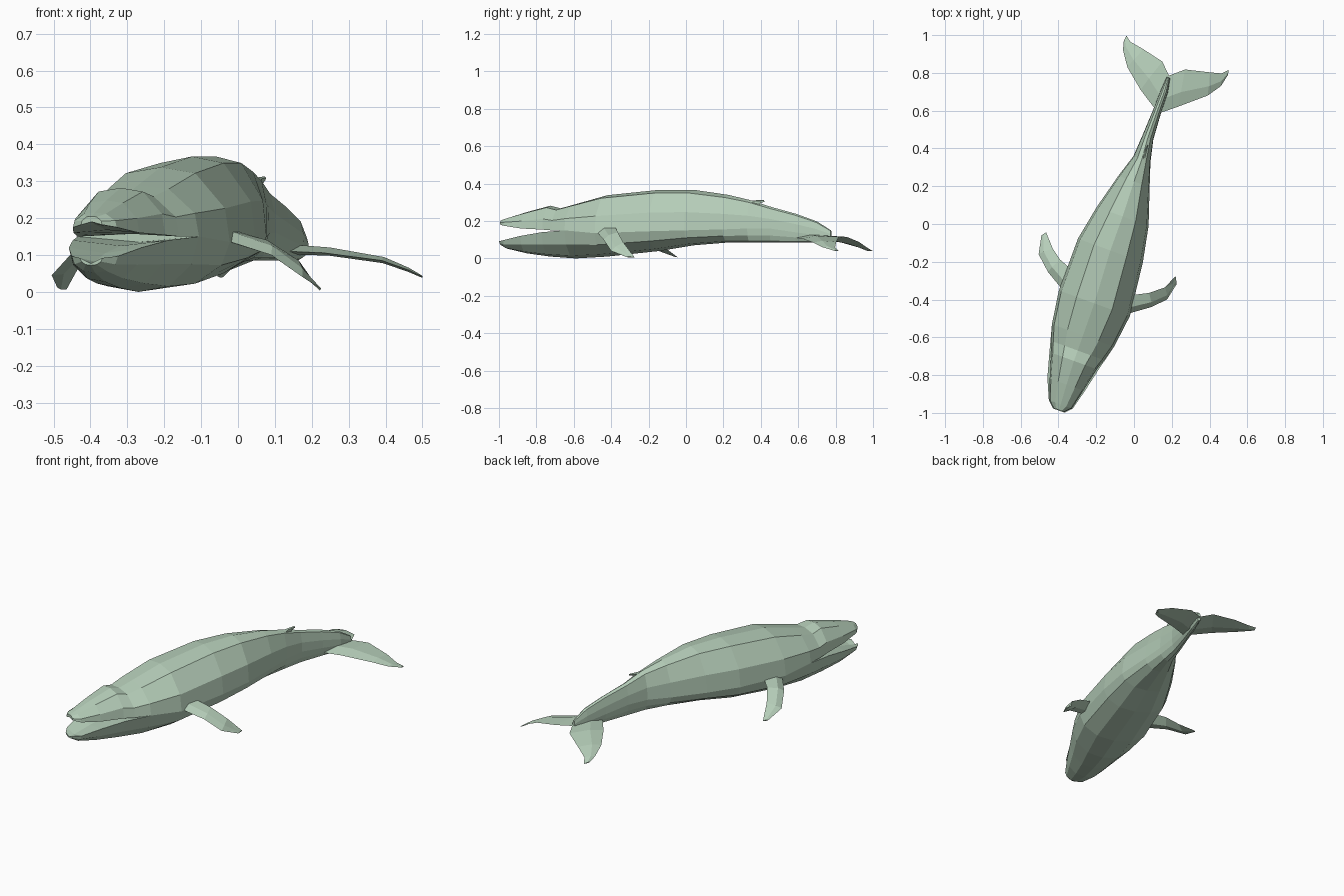
import bpy, bmesh, math
from mathutils import Vector

skin = bpy.data.materials.new("pale_sage_skin")
skin.diffuse_color = (0.46, 0.61, 0.48, 1)


def loft(name, rings):
    """Join equal-length rings of points into a closed, flat-shaded solid."""
    bm = bmesh.new()
    rows = [[bm.verts.new(p) for p in ring] for ring in rings]
    n = len(rows[0])
    for a, b in zip(rows, rows[1:]):
        for i in range(n):
            j = (i + 1) % n
            bm.faces.new((a[i], a[j], b[j], b[i]))
    bm.faces.new(rows[0])
    bm.faces.new(rows[-1])
    bmesh.ops.recalc_face_normals(bm, faces=bm.faces)
    mesh = bpy.data.meshes.new(name)
    bm.to_mesh(mesh)
    bm.free()
    mesh.materials.append(skin)
    ob = bpy.data.objects.new(name, mesh)
    bpy.context.collection.objects.link(ob)
    return ob


def placed(x, y, w, profile, turn=20):
    """Put (side fraction, height) pairs across the spine at x, y."""
    t = math.radians(turn)
    return [Vector((x + s * w * math.cos(t), y - s * w * math.sin(t), z))
            for s, z in profile]


def upper(side, top):
    h = top - side
    right = [(1, side), (0.93, side + 0.45 * h), (0.5, side + 0.92 * h)]
    return right + [(0, top)] + [(-s, z) for s, z in reversed(right)]


def lower(side, bottom):
    h = side - bottom
    return [(-0.88, side - 0.5 * h), (-0.5, side - 0.9 * h), (0, bottom),
            (0.5, side - 0.9 * h), (0.88, side - 0.5 * h)]


# Body and tail stock: x, y, half width, top, side, bottom
stations = [
    (-0.27, -0.59, 0.175, 0.290, 0.150, 0.000),
    (-0.21, -0.42, 0.200, 0.338, 0.135, 0.010),
    (-0.125, -0.14, 0.183, 0.367, 0.145, 0.040),
    (-0.06, 0.04, 0.146, 0.367, 0.150, 0.070),
    (0.00, 0.225, 0.088, 0.340, 0.155, 0.085),
    (0.042, 0.343, 0.048, 0.312, 0.160, 0.085),
    (0.073, 0.457, 0.031, 0.275, 0.160, 0.085),
    (0.12, 0.59, 0.023, 0.238, 0.140, 0.085),
    (0.16, 0.70, 0.020, 0.198, 0.125, 0.085),
    (0.182, 0.775, 0.010, 0.150, 0.115, 0.100),
]
loft("body", [placed(x, y, w, upper(side, top) + lower(side, bottom))
              for x, y, w, top, side, bottom in stations])

# Upper jaw with raised brow: x, y, half width, top, lip
upper_jaw = [
    (-0.397, -0.985, 0.030, 0.205, 0.182),
    (-0.388, -0.955, 0.063, 0.215, 0.175),
    (-0.357, -0.85, 0.095, 0.248, 0.160),
    (-0.318, -0.725, 0.128, 0.282, 0.154),
    (-0.298, -0.67, 0.148, 0.268, 0.150),
    (-0.27, -0.59, 0.175, 0.290, 0.150),
]
loft("upper_jaw", [placed(x, y, w, upper(lip, top) + [(0, lip + 0.008)])
                   for x, y, w, top, lip in upper_jaw])

# Lower jaw with sunken floor: x, y, half width, lip, bottom
lower_jaw = [
    (-0.398, -0.988, 0.032, 0.092, 0.072),
    (-0.388, -0.955, 0.067, 0.097, 0.052),
    (-0.360, -0.85, 0.105, 0.120, 0.027),
    (-0.318, -0.725, 0.138, 0.140, 0.010),
    (-0.27, -0.59, 0.175, 0.150, 0.000),
]
loft("lower_jaw", [placed(x, y, w, [(-1, lip)] + lower(lip, bottom)
                          + [(1, lip), (0, lip - 0.015)])
                   for x, y, w, lip, bottom in lower_jaw])


def blade(name, edges, thick):
    """Flattened fin from leading and trailing edge points."""
    rings = []
    for k, (lead, trail) in enumerate(edges):
        a, b = Vector(lead), Vector(trail)
        t = thick * (1 - 0.8 * k / (len(edges) - 1))
        mid = a.lerp(b, 0.4)
        out = Vector(edges[-1][0]) - Vector(edges[0][0])
        up = out.cross(b - a).normalized() * t
        rings.append([a, mid + up, b, mid - up])
    loft(name, rings)


# Pectoral fins
blade("right_flipper", [
    ((-0.05, -0.48, 0.145), (-0.04, -0.38, 0.175)),
    ((0.09, -0.44, 0.100), (0.08, -0.365, 0.140)),
    ((0.175, -0.40, 0.040), (0.165, -0.335, 0.085)),
    ((0.225, -0.32, 0.008), (0.22, -0.275, 0.006))], 0.016)
blade("left_flipper", [
    ((-0.36, -0.37, 0.130), (-0.32, -0.25, 0.155)),
    ((-0.455, -0.255, 0.100), (-0.39, -0.19, 0.125)),
    ((-0.505, -0.16, 0.045), (-0.43, -0.13, 0.070)),
    ((-0.49, -0.06, 0.012), (-0.465, -0.045, 0.006))], 0.016)

# Tail flukes
blade("right_fluke", [
    ((0.13, 0.585, 0.110), (0.185, 0.785, 0.120)),
    ((0.23, 0.62, 0.106), (0.27, 0.818, 0.115)),
    ((0.39, 0.68, 0.085), (0.40, 0.803, 0.088)),
    ((0.46, 0.73, 0.060), (0.465, 0.797, 0.060)),
    ((0.498, 0.79, 0.042), (0.50, 0.815, 0.040))], 0.014)
blade("left_fluke", [
    ((0.13, 0.585, 0.110), (0.185, 0.785, 0.120)),
    ((0.035, 0.71, 0.106), (0.15, 0.86, 0.115)),
    ((-0.035, 0.83, 0.085), (0.05, 0.925, 0.088)),
    ((-0.058, 0.92, 0.060), (-0.02, 0.965, 0.060)),
    ((-0.055, 0.965, 0.042), (-0.04, 0.998, 0.040))], 0.014)

# Small hooked dorsal fin: front and back points of each level
blade("dorsal_fin", [
    ((0.035, 0.29, 0.305), (0.068, 0.40, 0.270)),
    ((0.05, 0.355, 0.310), (0.068, 0.395, 0.295)),
    ((0.072, 0.415, 0.313), (0.075, 0.42, 0.303))], 0.012)
